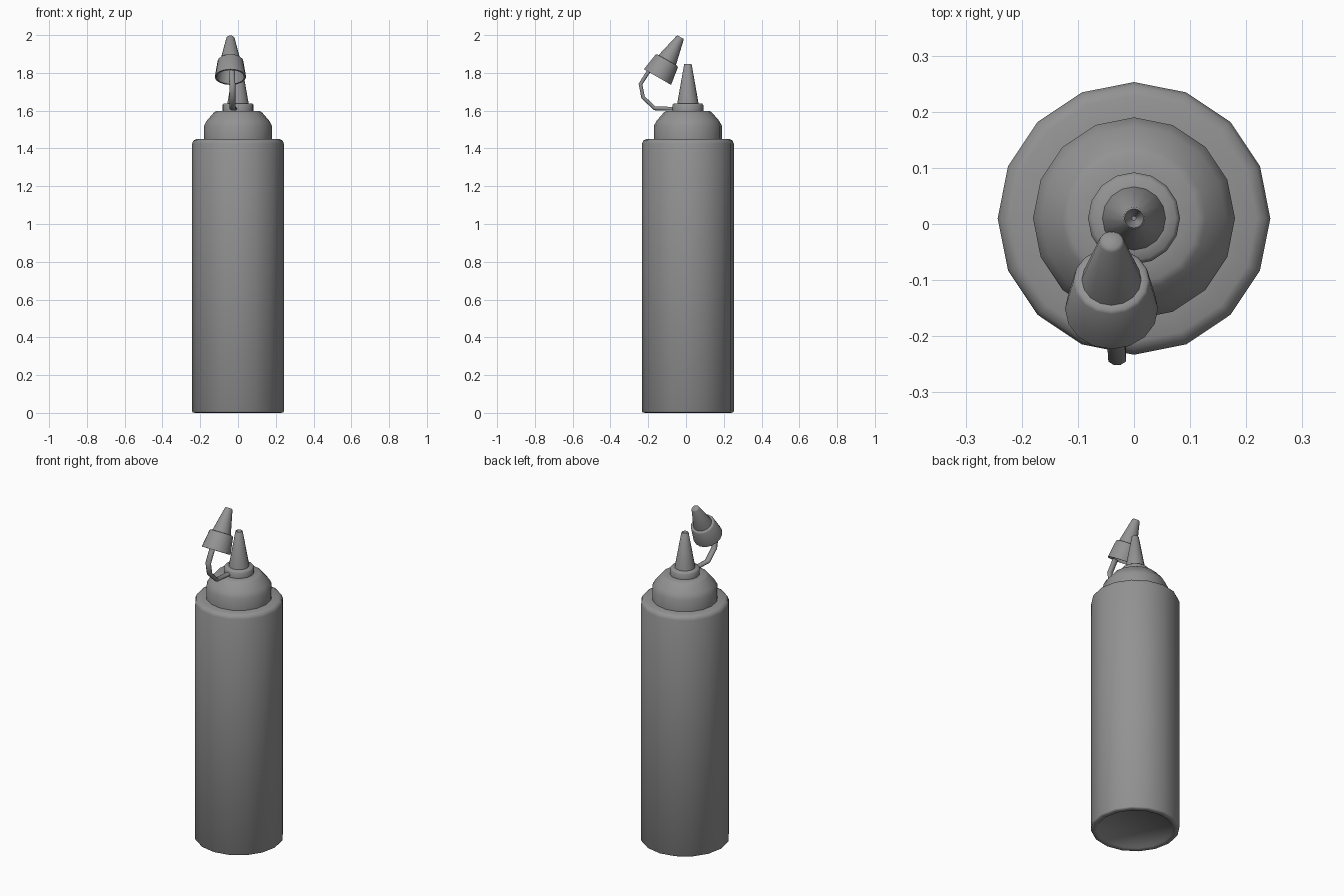
import bpy, bmesh, math
from mathutils import Matrix, Vector

if "Cube" in bpy.data.objects:
    bpy.data.objects.remove(bpy.data.objects["Cube"])

SIDES = 16

# Dark grey plastic
plastic = bpy.data.materials.new("dark_plastic")
plastic.diffuse_color = (0.29, 0.29, 0.29, 1)
plastic.use_nodes = True
plastic.node_tree.nodes["Principled BSDF"].inputs["Base Color"].default_value = plastic.diffuse_color


def finish(name, bm, angle):
    bmesh.ops.remove_doubles(bm, verts=bm.verts, dist=1e-5)
    bmesh.ops.recalc_face_normals(bm, faces=bm.faces)
    mesh = bpy.data.meshes.new(name)
    bm.to_mesh(mesh)
    bm.free()
    mesh.materials.append(plastic)
    obj = bpy.data.objects.new(name, mesh)
    bpy.context.collection.objects.link(obj)
    bpy.ops.object.select_all(action='DESELECT')
    obj.select_set(True)
    bpy.context.view_layer.objects.active = obj
    bpy.ops.object.shade_smooth_by_angle(angle=math.radians(angle))
    return obj


def skin(bm, rings):
    """Join successive vertex rings and cap both ends."""
    n = len(rings[0])
    for a, b in zip(rings, rings[1:]):
        for i in range(n):
            j = (i + 1) % n
            bm.faces.new((a[i], a[j], b[j], b[i]))
    bm.faces.new(rings[0])
    bm.faces.new(rings[-1])


def lathe(name, profile, matrix, angle=60):
    """Revolve (radius, height) points."""
    bm = bmesh.new()
    turns = [2 * math.pi * i / SIDES for i in range(SIDES)]
    skin(bm, [[bm.verts.new((r * math.cos(a), r * math.sin(a), z)) for a in turns]
              for r, z in profile])
    bmesh.ops.transform(bm, matrix=matrix, verts=bm.verts)
    return finish(name, bm, angle)


def strap(name, path, half_w, half_t):
    """Sweep an oval section along a path lying roughly in the YZ plane."""
    bm = bmesh.new()
    pts = [Vector(p) for p in path]
    rings = []
    for k, p in enumerate(pts):
        t = (pts[min(k + 1, len(pts) - 1)] - pts[max(k - 1, 0)]).normalized()
        n = t.cross(Vector((1, 0, 0))).normalized()
        side = n.cross(t)
        rings.append([bm.verts.new(p + side * half_w * math.cos(a) + n * half_t * math.sin(a))
                      for a in [(i + 0.5) * math.pi / 4 for i in range(8)]])
    skin(bm, rings)
    return finish(name, bm, 60)


axis = Matrix.Translation((0, 0.01, 0))

# Bottle body with rounded shoulder and slightly recessed base
lathe("bottle_body", [(0.203, 0.01), (0.21, 0.002), (0.225, 0), (0.239, 0.002),
                      (0.243, 0.008), (0.243, 1.425), (0.236, 1.442),
                      (0.219, 1.45), (0.15, 1.45)], axis)

# Screw-on lid
lathe("lid", [(0.18, 1.445), (0.18, 1.52), (0.165, 1.547),
              (0.128, 1.590), (0.115, 1.598), (0.07, 1.598)], axis)

# Collar that holds the strap
lathe("collar", [(0.082, 1.595), (0.082, 1.63), (0.075, 1.638), (0.05, 1.639)], axis)

# Nozzle with a small hole in the tip
lathe("nozzle", [(0.057, 1.635), (0.02, 1.845), (0.017, 1.848), (0.004, 1.81)], axis)

# Tilted hollow tip cap
tilt = Matrix.Translation((-0.04, -0.151, 1.778)) @ Matrix.Rotation(math.radians(-30), 4, 'X')
lathe("tip_cap", [(0.058, 0.09), (0.074, 0), (0.083, 0), (0.068, 0.098), (0.063, 0.103),
                  (0.053, 0.104), (0.022, 0.238), (0.017, 0.244)], tilt)

# Strap joining collar and tip cap
strap("cap_strap", [(-0.02, -0.06, 1.610), (-0.028, -0.165, 1.612), (-0.03, -0.227, 1.67),
                    (-0.03, -0.241, 1.74), (-0.033, -0.197, 1.81)], 0.017, 0.011)
